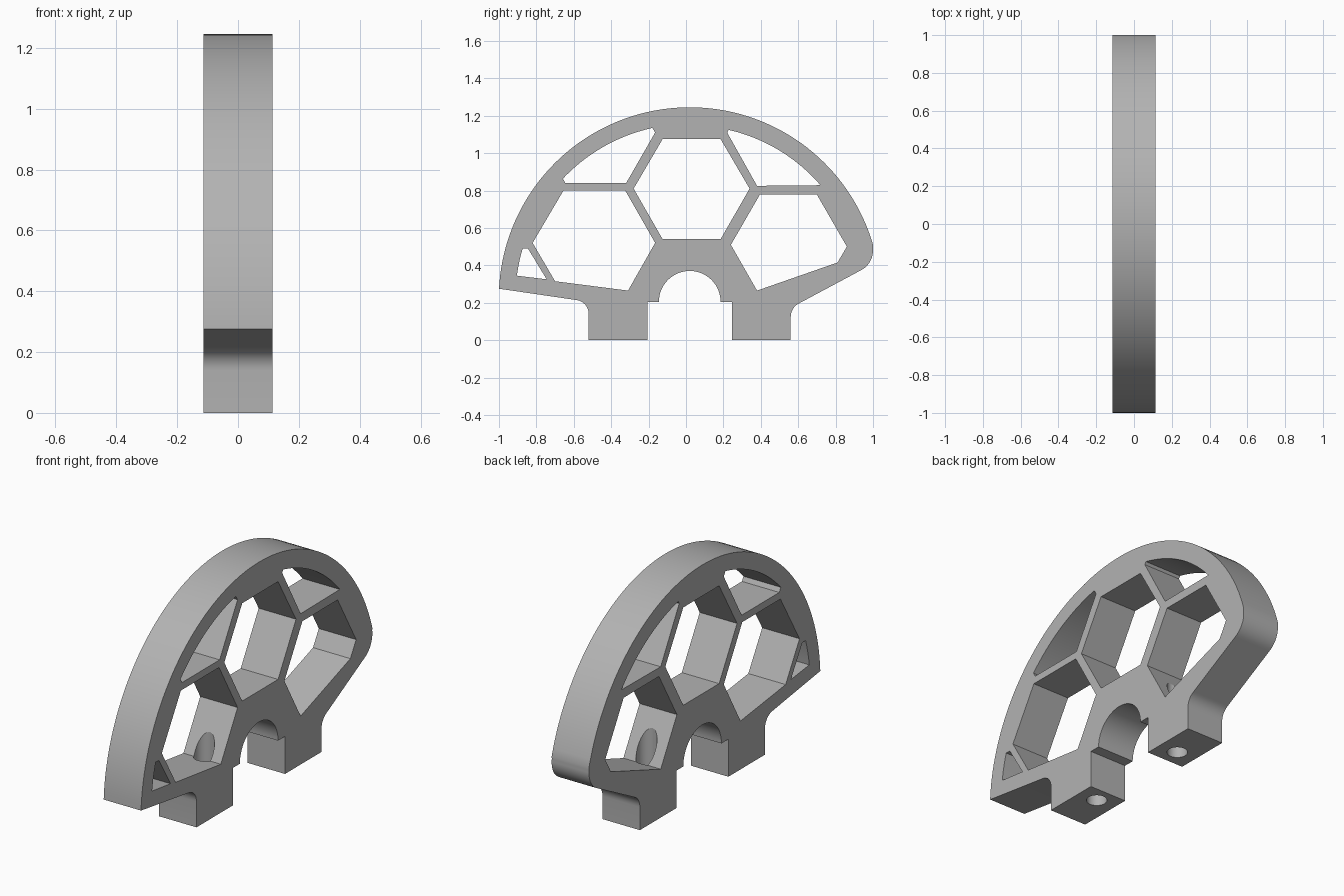
import bpy, bmesh
from math import sin, cos, atan2, radians, pi
from mathutils import Matrix

if "Cube" in bpy.data.objects:
    bpy.data.objects.remove(bpy.data.objects["Cube"], do_unlink=True)

HALF = 0.113             # half thickness of the plate
HUB = (0.02, 0.224)      # centre of the rim circle (y, z)
RIM, INNER = 1.021, 0.932

grey = bpy.data.materials.new("plain grey")
grey.use_nodes = True
colour = (0.45, 0.45, 0.45, 1)
grey.diffuse_color = colour
grey.node_tree.nodes["Principled BSDF"].inputs["Base Color"].default_value = colour


def arc(centre, r, start, end, steps):
    """Points on an arc, angles in degrees, in the y-z plane."""
    angles = [radians(start + (end - start) * i / steps) for i in range(steps + 1)]
    return [(centre[0] + r * cos(a), centre[1] + r * sin(a)) for a in angles]


def rim_angle(y, z):
    return atan2(z - HUB[1], y - HUB[0]) * 180 / pi


def inner_arc(a, b, steps, r=INNER):
    return arc(HUB, r, rim_angle(*a), rim_angle(*b), steps)


def to_object(name, bm):
    bmesh.ops.recalc_face_normals(bm, faces=bm.faces)
    mesh = bpy.data.meshes.new(name)
    bm.to_mesh(mesh)
    bm.free()
    mesh.materials.append(grey)
    obj = bpy.data.objects.new(name, mesh)
    bpy.context.collection.objects.link(obj)
    return obj


def prism(name, outline, half):
    bm = bmesh.new()
    face = bm.faces.new([bm.verts.new((-half, y, z)) for y, z in outline])
    side = bmesh.ops.extrude_face_region(bm, geom=[face])["geom"]
    verts = [v for v in side if isinstance(v, bmesh.types.BMVert)]
    bmesh.ops.translate(bm, verts=verts, vec=(2 * half, 0, 0))
    return to_object(name, bm)


def bolt_hole(y):
    bm = bmesh.new()
    bmesh.ops.create_cone(bm, cap_ends=True, segments=48, radius1=0.052, radius2=0.052,
                          depth=0.6, matrix=Matrix.Translation((0, y, 0.15)))
    return to_object("bolt_hole", bm)


# Outer outline: rim, rounded nose, two feet and the round notch between them
outline = inner_arc((-1, 0.275), (0.993, 0.51), 72, RIM)
outline += arc((0.88, 0.48), 0.12, 8, -64, 10)
outline += arc((0.64, 0.125), 0.08, 116, 180, 8)
outline += [(0.56, 0), (0.245, 0), (0.245, 0.205)]
outline += arc((0.02, 0.205), 0.165, 0, 180, 32)
outline += [(-0.205, 0.205), (-0.205, 0), (-0.52, 0)]
outline += arc((-0.595, 0.14), 0.075, 0, 82, 8)
frame = prism("arched_frame", outline, HALF)

# Window openings
windows = [
    [(-0.125, 1.075), (0.185, 1.075), (0.34, 0.81),
     (0.185, 0.54), (-0.125, 0.54), (-0.28, 0.81)],
    [(-0.655, 0.80), (-0.325, 0.80), (-0.165, 0.52),
     (-0.31, 0.265), (-0.70, 0.315), (-0.82, 0.52)],
    [(0.395, 0.778), (0.70, 0.778), (0.86, 0.50),
     (0.81, 0.415), (0.38, 0.265), (0.24, 0.51)],
    [(-0.845, 0.49), (-0.745, 0.325)] + inner_arc((-0.905, 0.345), (-0.87, 0.49), 6),
    [(-0.645, 0.84), (-0.32, 0.84), (-0.165, 1.11)]
    + inner_arc((-0.18, 1.137), (-0.66, 0.865), 24),
    [(0.38, 0.825), (0.22, 1.11)] + inner_arc((0.23, 1.13), (0.715, 0.825), 24, 0.924),
]
cutters = [prism("window_cutter", w, HALF * 2) for w in windows]
cutters += [bolt_hole(y) for y in (-0.294, 0.341)]

bpy.context.view_layer.objects.active = frame
for cutter in cutters:
    cutter.hide_render = True
    mod = frame.modifiers.new("cut", "BOOLEAN")
    mod.operation, mod.solver, mod.object = "DIFFERENCE", "EXACT", cutter
    bpy.ops.object.modifier_apply(modifier=mod.name)
    bpy.data.objects.remove(cutter, do_unlink=True)

# Smooth curved walls, crisp corners
bpy.ops.object.select_all(action="DESELECT")
frame.select_set(True)
bpy.ops.object.shade_smooth_by_angle(angle=radians(25))
